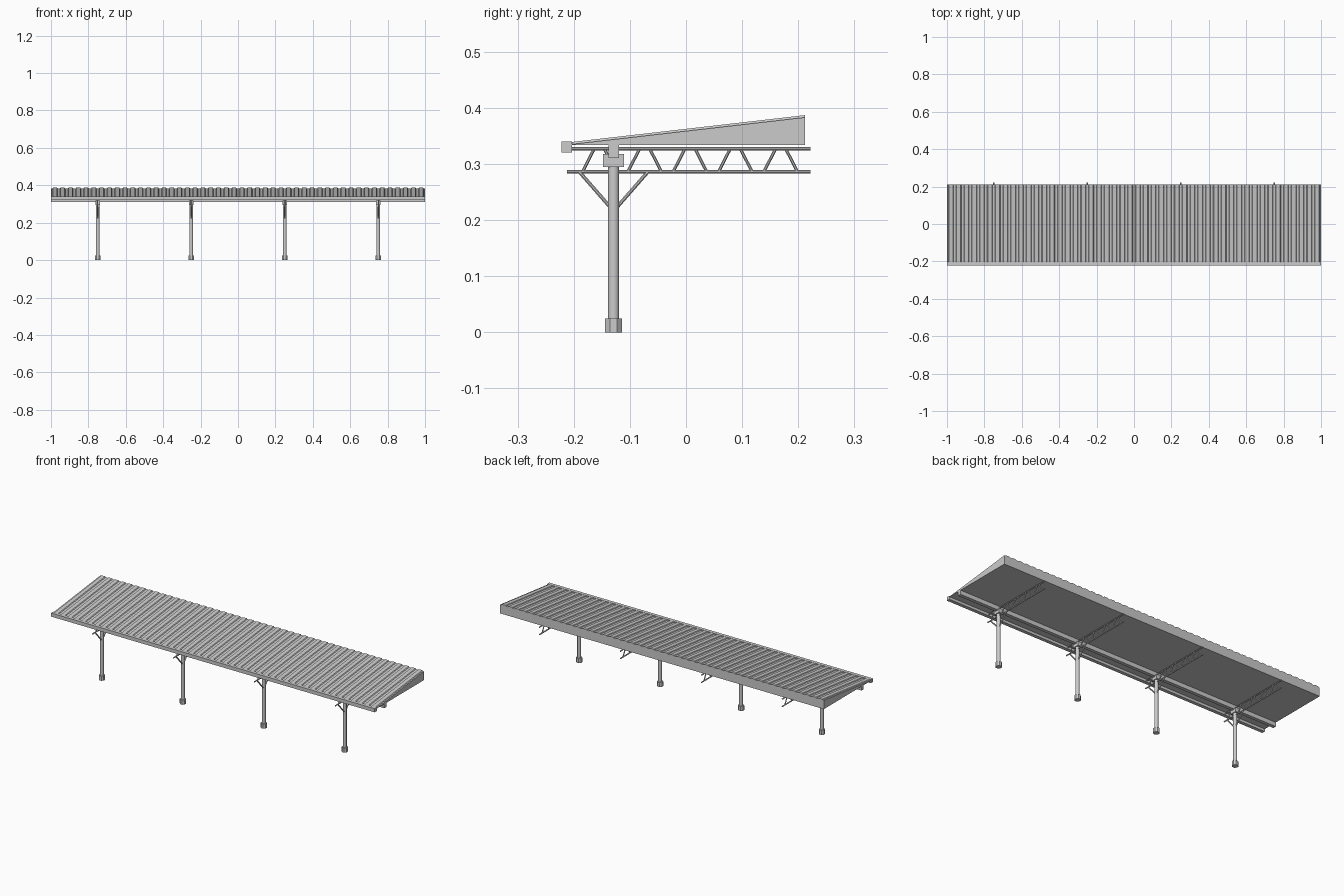
import bpy, bmesh, math
from mathutils import Vector

cube = bpy.data.objects.get("Cube")
if cube:
    bpy.data.objects.remove(cube, do_unlink=True)

grey = bpy.data.materials.new("light_grey_metal")
grey.use_nodes = True
colour = (0.6, 0.6, 0.6, 1)
grey.diffuse_color = colour
grey.node_tree.nodes["Principled BSDF"].inputs["Base Color"].default_value = colour


def finish(name, bm):
    bmesh.ops.recalc_face_normals(bm, faces=bm.faces)
    mesh = bpy.data.meshes.new(name)
    bm.to_mesh(mesh)
    bm.free()
    mesh.materials.append(grey)
    obj = bpy.data.objects.new(name, mesh)
    bpy.context.scene.collection.objects.link(obj)
    return obj


def add_prism(bm, start, end):
    """Join two matching loops of points into a closed solid."""
    a = [bm.verts.new(p) for p in start]
    b = [bm.verts.new(p) for p in end]
    n = len(a)
    bm.faces.new(a)
    bm.faces.new(b[::-1])
    for i in range(n):
        bm.faces.new((a[i], a[(i + 1) % n], b[(i + 1) % n], b[i]))


def box(name, x, y, z):
    bm = bmesh.new()
    loop = [(y[0], z[0]), (y[1], z[0]), (y[1], z[1]), (y[0], z[1])]
    add_prism(bm, [(x[0], *p) for p in loop], [(x[1], *p) for p in loop])
    return finish(name, bm)


def add_tube(bm, p, q, radius, sides=8):
    p, q = Vector(p), Vector(q)
    axis = q - p
    turn = Vector((0, 0, 1)).rotation_difference(axis)
    ring = []
    for i in range(sides):
        t = math.tau * (i + 0.5) / sides
        ring.append(turn @ Vector((math.cos(t), math.sin(t), 0)) * radius)
    add_prism(bm, [p + r for r in ring], [q + r for r in ring])


def smooth(obj):
    for o in bpy.context.selected_objects:
        o.select_set(False)
    obj.select_set(True)
    bpy.context.view_layer.objects.active = obj
    bpy.ops.object.shade_smooth_by_angle(angle=math.radians(35))


POST_Y = -0.129
FRONT, BACK = -0.205, 0.212
LOW, HIGH, BASE = 0.335, 0.383, 0.334
RIBS = 12

for bay in range(4):
    left = -1 + bay * 0.5
    post_x = left + 0.25

    # Wedge-shaped roof bay with a flat soffit
    bm = bmesh.new()
    wedge = [(FRONT, BASE), (BACK, BASE), (BACK, HIGH), (FRONT, LOW)]
    add_prism(bm, [(left, *p) for p in wedge], [(left + 0.5, *p) for p in wedge])
    finish("roof_bay", bm)

    # Raised sheet ribs running down the slope
    bm = bmesh.new()
    pitch = 0.5 / RIBS
    for i in range(RIBS):
        x = left + (i + 0.5) * pitch
        shape = [(-0.015, -0.001), (0.015, -0.001), (0.011, 0.004), (-0.011, 0.004)]
        add_prism(bm, [(x + u, FRONT, LOW + h) for u, h in shape],
                  [(x + u, BACK, HIGH + h) for u, h in shape])
    finish("roof_ribs", bm)

    # Post and footing
    bm = bmesh.new()
    add_tube(bm, (post_x, POST_Y, 0.02), (post_x, POST_Y, 0.3), 0.01, 16)
    smooth(finish("post", bm))
    bm = bmesh.new()
    add_tube(bm, (post_x, POST_Y, 0), (post_x, POST_Y, 0.025), 0.0165, 8)
    finish("post_footing", bm)

    # Bracket on the post head
    box("post_bracket", (post_x - 0.013, post_x + 0.013),
        (POST_Y - 0.0185, POST_Y + 0.0185), (0.295, 0.318))

    # Truss chords, zigzag web and knee braces
    bm = bmesh.new()
    add_tube(bm, (post_x, -0.203, 0.327), (post_x, 0.222, 0.327), 0.0035)
    add_tube(bm, (post_x, -0.212, 0.286), (post_x, 0.222, 0.286), 0.0035)
    for i in range(5):
        mid = -0.1545 + i * 0.0808
        for side in (-1, 1):
            add_tube(bm, (post_x, mid + side * 0.03, 0.286),
                     (post_x, mid + side * 0.009, 0.327), 0.003)
    for side in (-1, 1):
        add_tube(bm, (post_x, POST_Y + side * 0.061, 0.286),
                 (post_x, POST_Y + side * 0.006, 0.223), 0.0035)
    smooth(finish("truss", bm))

# Long beams along the whole canopy
box("front_gutter", (-1, 1), (-0.222, -0.203), (0.32, 0.34))
box("purlin", (-1, 1), (POST_Y - 0.0095, POST_Y + 0.0095), (0.311, 0.339))
